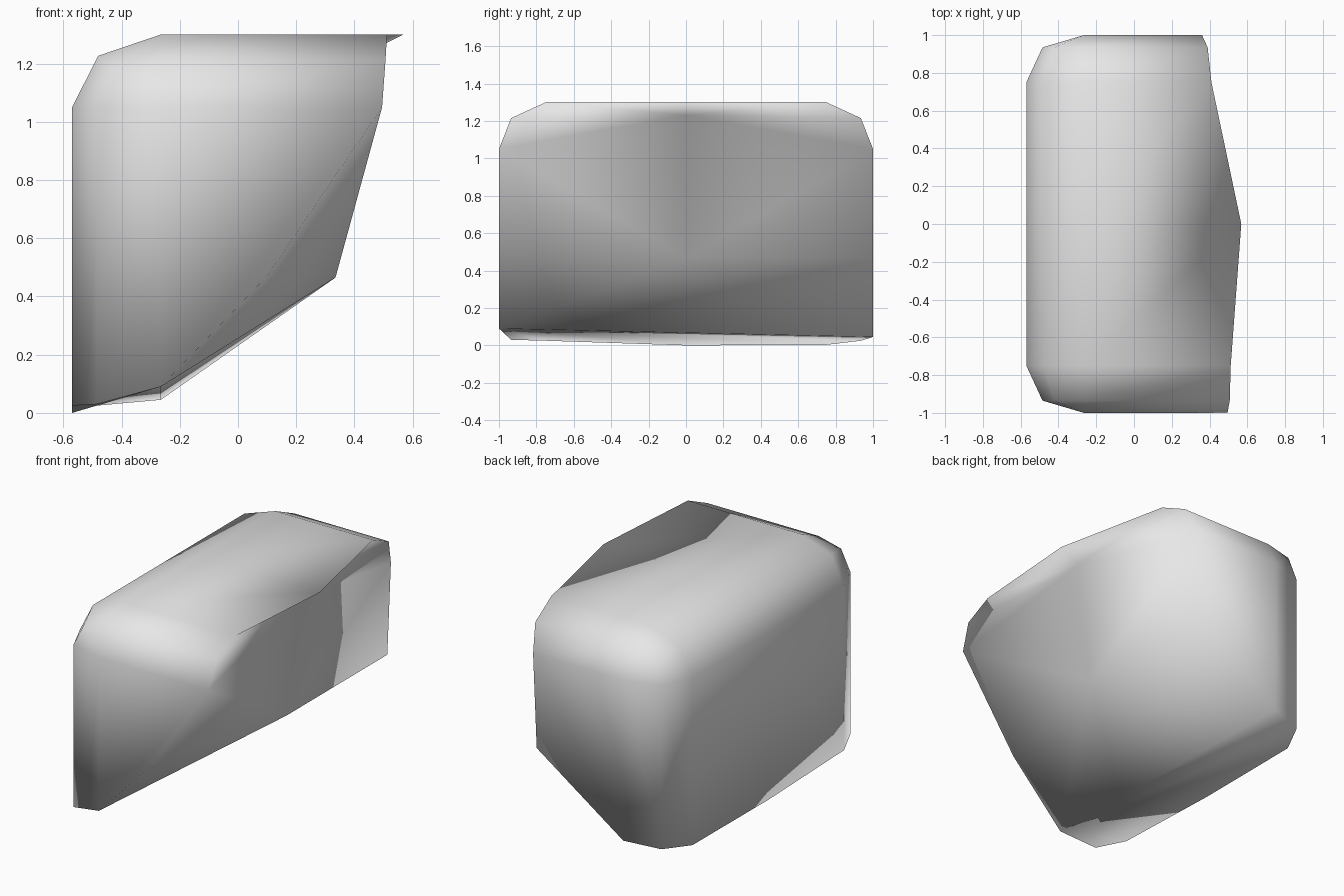
import bpy, bmesh, math

if "Cube" in bpy.data.objects:
    bpy.data.objects.remove(bpy.data.objects["Cube"])

# Stations along y: position, bevel scale, right rim x, bottom z
STATIONS = [(-1.0, 0.0, 0.495, 0.09), (-0.935, 0.72, 0.507, 0.03),
            (-0.75, 1.0, 0.512, 0.025), (0.0, 1.0, 0.568, 0.0),
            (0.75, 1.0, 0.41, 0.003), (0.935, 0.72, 0.39, 0.025),
            (1.0, 0.0, 0.36, 0.045)]
CX, CZ, RX, RZ = -0.265, 1.05, 0.305, 0.25   # rounded edge centre and radii

bm = bmesh.new()
rows = []
for y, k, rim_x, base_z in STATIONS:
    pts = [(CX - RX * k, base_z)]
    for a in (0, 45, 90):
        a = math.radians(a)
        pts.append((CX - RX * k * math.cos(a), CZ + RZ * k * math.sin(a)))
    top = {0.0: 1.05, 0.72: 1.215, 1.0: 1.3}[k]
    pts[-1] = (CX, top)
    pts.append((rim_x, top))
    rows.append([bm.verts.new((x, y, z)) for x, z in pts])

# Rounded left and top shell
for r0, r1 in zip(rows, rows[1:]):
    for j in range(4):
        bm.faces.new((r0[j], r0[j + 1], r1[j + 1], r1[j]))

# Broken right side
front_mid = bm.verts.new((0.10, -1, 0.47))
mid = bm.verts.new((0.335, 0, 0.465))
back_mid = bm.verts.new((0.335, 1, 0.465))
notch = bm.verts.new((0.43, 0, 1.23))
rim = [r[4] for r in rows]
base = [r[0] for r in rows]
for tri in ((rim[0], front_mid, mid), (front_mid, base[0], mid),
            (mid, back_mid, rim[6]), (mid, base[6], back_mid),
            (rim[0], mid, notch), (mid, rim[6], notch), (mid, base[0], base[6])):
    bm.faces.new(tri)
for a, b in zip(rim, rim[1:]):
    bm.faces.new((notch, a, b))

# Underside
for i in range(1, 6):
    bm.faces.new((base[0], base[i], base[i + 1]))

# Front and back ends
bm.faces.new((rows[0][0], rows[0][3], rim[0], front_mid))
bm.faces.new((rows[6][0], rows[6][3], rim[6], back_mid))

bmesh.ops.remove_doubles(bm, verts=bm.verts[:], dist=0.0005)
bmesh.ops.recalc_face_normals(bm, faces=bm.faces[:])
for f in bm.faces:
    f.smooth = True

mesh = bpy.data.meshes.new("boulder")
bm.to_mesh(mesh)
bm.free()
stone = bpy.data.materials.new("light grey stone")
stone.diffuse_color = (0.8, 0.8, 0.8, 1)
stone.use_nodes = True
stone.node_tree.nodes["Principled BSDF"].inputs["Base Color"].default_value = stone.diffuse_color
mesh.materials.append(stone)
bpy.context.collection.objects.link(bpy.data.objects.new("boulder", mesh))
